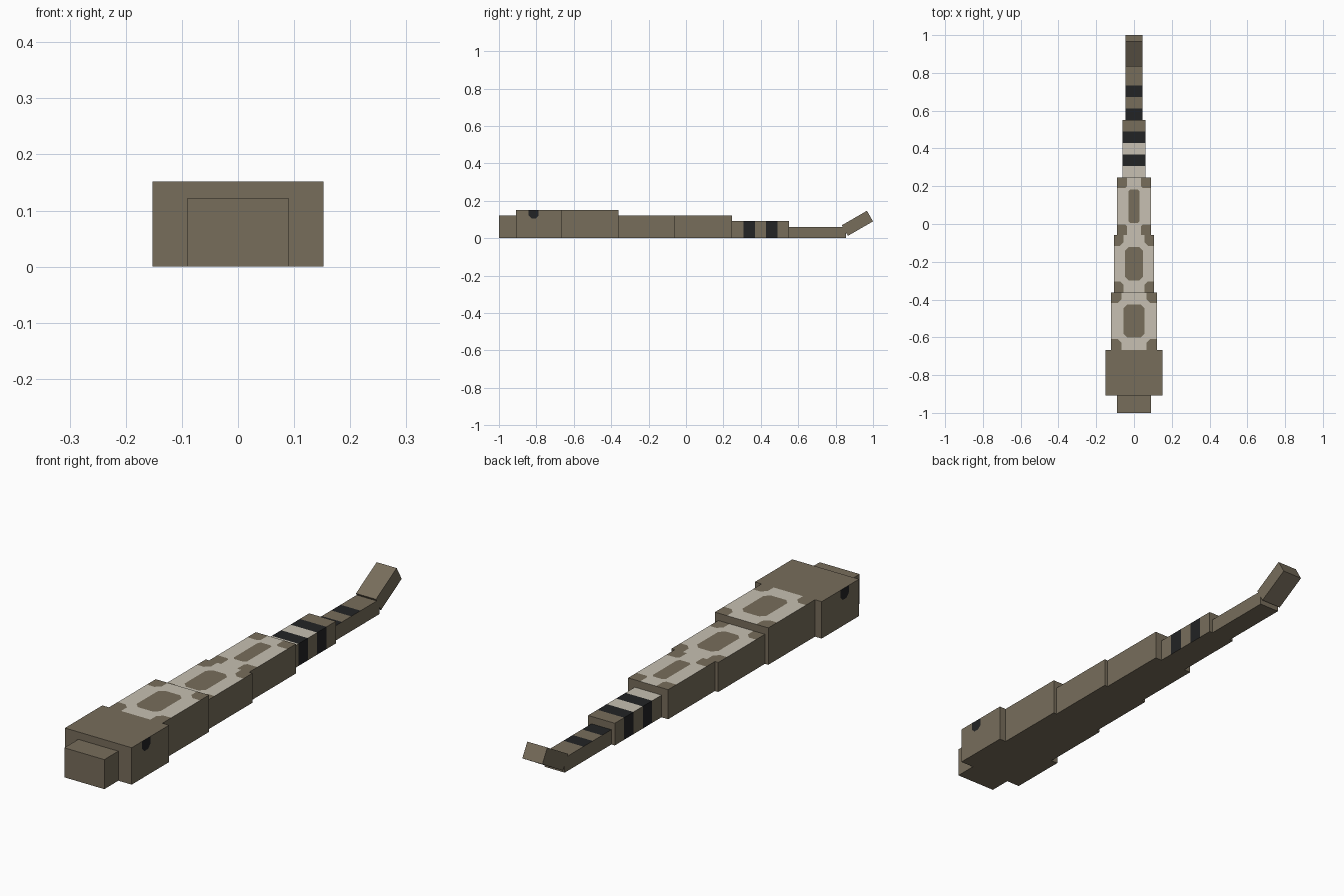
import bpy, bmesh, math
from mathutils import Vector

if "Cube" in bpy.data.objects:
    bpy.data.objects.remove(bpy.data.objects["Cube"], do_unlink=True)

U = 0.0304  # one block unit


def material(name, rgb):
    m = bpy.data.materials.new(name)
    m.use_nodes = True
    color = (*rgb, 1)
    m.diffuse_color = color
    bsdf = next(n for n in m.node_tree.nodes if n.type == 'BSDF_PRINCIPLED')
    bsdf.inputs["Base Color"].default_value = color
    bsdf.inputs["Roughness"].default_value = 0.9
    return m


BROWN, CREAM, BLACK = range(3)
MATERIALS = [material("scale brown", (0.185, 0.153, 0.105)),
             material("pale cream", (0.57, 0.53, 0.445)),
             material("dark band", (0.016, 0.017, 0.018))]


def block(name, size, center, cuts=(), rule=None, tilt=0):
    """Box in block units; cuts are (normal, distance) planes, rule picks a colour."""
    bm = bmesh.new()
    bmesh.ops.create_cube(bm, size=1)
    bmesh.ops.scale(bm, vec=size, verts=bm.verts)
    for normal, dist in cuts:
        n = Vector(normal)
        bmesh.ops.bisect_plane(bm, geom=bm.verts[:] + bm.edges[:] + bm.faces[:],
                               dist=1e-5, plane_co=n * dist / n.length_squared, plane_no=n)
    bm.normal_update()
    if rule:
        for f in bm.faces:
            f.material_index = rule(f.calc_center_median(), f.normal)
    bmesh.ops.scale(bm, vec=(U, U, U), verts=bm.verts)
    mesh = bpy.data.meshes.new(name)
    bm.to_mesh(mesh)
    bm.free()
    for m in MATERIALS:
        mesh.materials.append(m)
    obj = bpy.data.objects.new(name, mesh)
    obj.location = Vector(center) * U
    obj.rotation_euler.x = tilt
    bpy.context.collection.objects.link(obj)


def body(name, width, height, y, a, c, b=2.9, d=3.1, chamfer=0.65):
    """Body block with a brown saddle and brown corners on a cream back."""
    inner, outer = a + b - chamfer, c + d + chamfer
    cuts = []
    for s in (-1, 1):
        cuts += [((1, 0, 0), s * a), ((1, 0, 0), s * c),
                 ((0, 1, 0), s * b), ((0, 1, 0), s * d)]
        for t in (-1, 1):
            cuts += [((s, t, 0), inner), ((s, t, 0), outer)]

    def rule(p, n):
        x, v = abs(p.x), abs(p.y)
        saddle = x < a and v < b and x + v < inner
        corner = x > c and v > d and x + v > outer
        return CREAM if n.z > 0.5 and not (saddle or corner) else BROWN

    block(name, (width, 10, height), (0, y, height / 2), cuts, rule)


# Head, with an eye cut into the upper edge of each side
def eye_rule(p, n):
    v = abs(p.y - EYE_Y)
    drop = 2.5 - p.z
    return BLACK if abs(n.x) > 0.5 and v < 0.9 and drop < 1.5 and v + drop < 1.9 else BROWN


EYE_Y = -0.9
eye_cuts = [((0, 1, 0), EYE_Y - 0.9), ((0, 1, 0), EYE_Y + 0.9), ((0, 0, 1), 1.0),
            ((0, 1, -1), EYE_Y - 0.6), ((0, -1, -1), -EYE_Y - 0.6)]
block("snout", (6, 3.1, 4), (0, -31.35, 2))
block("head", (10, 8, 5), (0, -25.9, 2.5), eye_cuts, eye_rule)

# Body
body("front_body", 8, 5, -16.9, 1.8, 2.2)
body("middle_body", 7, 4, -6.9, 1.6, 1.8)
body("rear_body", 6, 4, 3.1, 1.0, 1.2, d=3.2, chamfer=0.3)


# Banded tail
def tail_rule(p, n):
    if n.z < -0.5 or abs(n.y) > 0.5:
        return BROWN
    if -3 < p.y < -1 or 1 < p.y < 3:
        return BLACK
    return CREAM if n.z > 0.5 and p.y < 3 else BROWN


def tail_end_rule(p, n):
    return BLACK if n.z > 0.5 and (p.y < -3 or -1 < p.y < 1) else BROWN


bands = [((0, 1, 0), y) for y in (-3, -1, 1, 3)]
block("tail_base", (4, 10, 3), (0, 13.1, 1.5), bands, tail_rule)
block("tail_end", (3, 10, 2), (0, 23.1, 1), bands, tail_end_rule)
block("rattle", (3, 5.1, 2.15), (0, 30.15, 2.62), tilt=math.radians(30))
